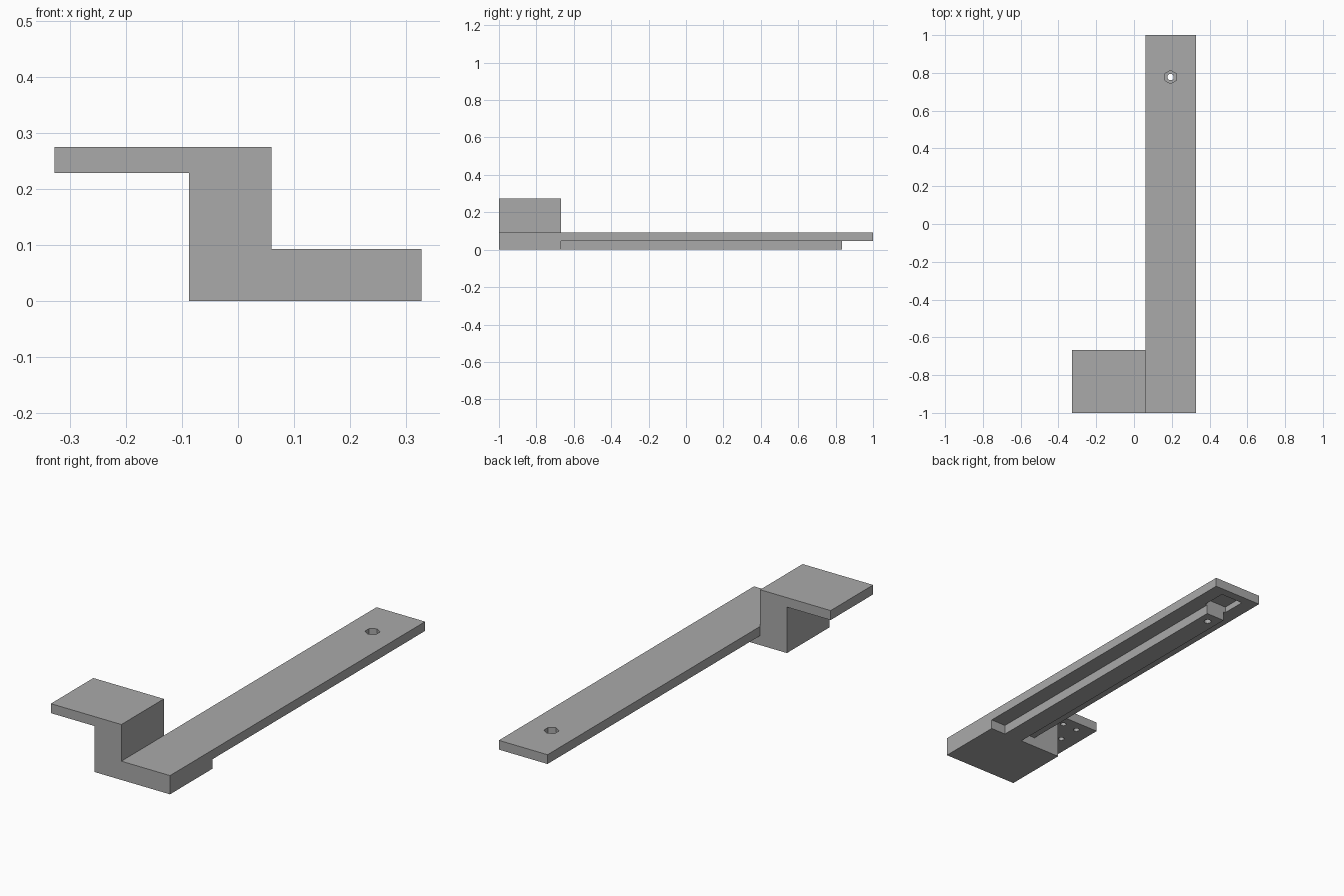
import bpy, bmesh, math
from mathutils import Matrix, Vector

cube = bpy.data.objects.get("Cube")
if cube:
    bpy.data.objects.remove(cube, do_unlink=True)

grey = bpy.data.materials.new("plain grey")
grey.use_nodes = True
grey.diffuse_color = (0.4, 0.4, 0.4, 1)
grey.node_tree.nodes["Principled BSDF"].inputs["Base Color"].default_value = (0.4, 0.4, 0.4, 1)


def make_object(name, bm):
    bmesh.ops.recalc_face_normals(bm, faces=bm.faces)
    mesh = bpy.data.meshes.new(name)
    bm.to_mesh(mesh)
    bm.free()
    mesh.materials.append(grey)
    obj = bpy.data.objects.new(name, mesh)
    bpy.context.collection.objects.link(obj)
    return obj


def box(name, low, high):
    bm = bmesh.new()
    low, high = Vector(low), Vector(high)
    bmesh.ops.create_cube(bm, size=1, matrix=Matrix.Translation((low + high) / 2)
                          @ Matrix.Diagonal((*(high - low), 1)))
    return make_object(name, bm)


def prism(name, x, y, z0, z1, radius, sides, turn=0):
    bm = bmesh.new()
    place = Matrix.Translation((x, y, (z0 + z1) / 2)) @ Matrix.Rotation(turn, 4, 'Z')
    bmesh.ops.create_cone(bm, cap_ends=True, segments=sides, radius1=radius,
                          radius2=radius, depth=z1 - z0, matrix=place)
    return make_object(name, bm)


def cut(target, cutters):
    for cutter in cutters:
        mod = target.modifiers.new("cut", 'BOOLEAN')
        mod.operation = 'DIFFERENCE'
        mod.solver = 'EXACT'
        mod.object = cutter
    bpy.context.view_layer.update()
    graph = bpy.context.evaluated_depsgraph_get()
    mesh = bpy.data.meshes.new_from_object(target.evaluated_get(graph))
    target.modifiers.clear()
    target.data = mesh


# Main heights and edges
TOP, UNDER = 0.093, 0.047
ARM_L, ARM_R, STEP_Y = 0.06, 0.327, -0.667
MID = (ARM_L + ARM_R) / 2

# Stepped bracket: a profile extruded along y
profile = [(-0.327, 0.228), (-0.087, 0.228), (-0.087, 0), (ARM_R, 0),
           (ARM_R, TOP), (ARM_L, TOP), (ARM_L, 0.275), (-0.327, 0.275)]
bm = bmesh.new()
face = bm.faces.new([bm.verts.new((x, -1, z)) for x, z in profile])
extruded = bmesh.ops.extrude_face_region(bm, geom=[face])["geom"]
bmesh.ops.translate(bm, vec=(0, 1 + STEP_Y, 0),
                    verts=[v for v in extruded if isinstance(v, bmesh.types.BMVert)])
bracket = make_object("stepped_bracket", bm)

# Long arm and the rib beneath it
arm = box("long_arm", (ARM_L, STEP_Y, UNDER), (ARM_R, 1, TOP))
rib = box("under_rib", (MID - 0.051, STEP_Y, 0), (MID + 0.051, 0.835, UNDER))

# Cutters: bolt hole, nut recess, end pocket, blind screw holes
bolt = prism("bolt_cutter", MID, 0.778, -0.1, 0.2, 0.017, 24)
nut = prism("nut_cutter", MID, 0.778, 0.057, 0.2, 0.035, 6)
pocket = box("pocket_cutter", (MID - 0.062, 0.835, -0.1), (MID + 0.062, 0.957, 0.077))
screws = [prism("screw_cutter", x, y, 0.2, 0.258, 0.014, 16)
          for x in (-0.245, -0.163) for y in (-0.72, -0.833, -0.946)]

cut(arm, [nut, bolt, pocket])
cut(rib, [bolt])
cut(bracket, screws)
for cutter in [bolt, nut, pocket] + screws:
    bpy.data.objects.remove(cutter, do_unlink=True)
